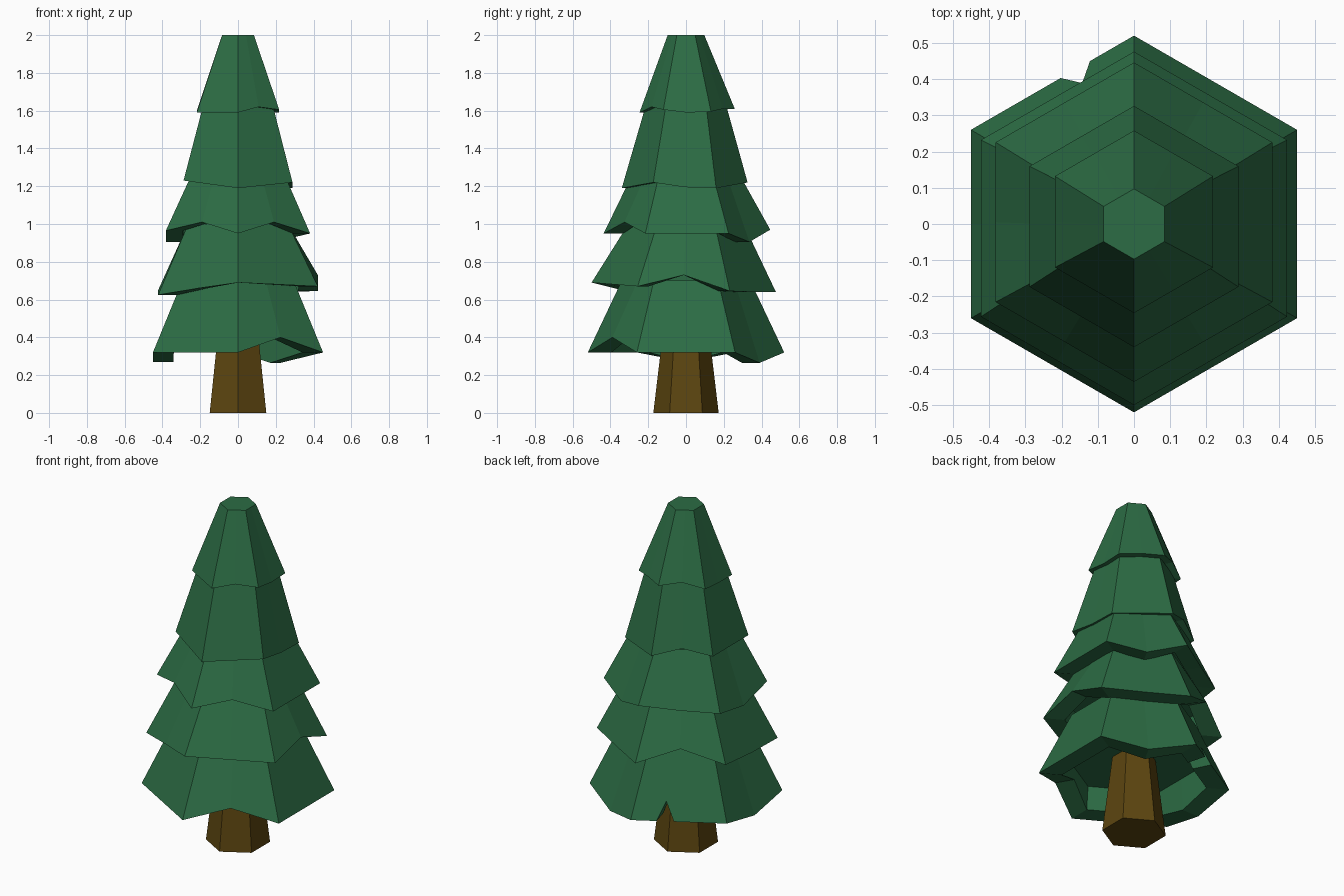
import bpy, math

if "Cube" in bpy.data.objects:
    bpy.data.objects.remove(bpy.data.objects["Cube"])


def material(name, rgb):
    m = bpy.data.materials.new(name)
    m.diffuse_color = (*rgb, 1)
    m.use_nodes = True
    m.node_tree.nodes["Principled BSDF"].inputs["Base Color"].default_value = m.diffuse_color
    return m


GREEN = material("needles", (0.025, 0.15, 0.058))
BROWN = material("bark", (0.107, 0.06, 0.005))


def hex_point(u, r, z, oy=0.0):
    """Point at perimeter position u (0..6) of a hexagon; corner 0 faces the front."""
    i, t = int(u) % 6, u % 1
    a, b = (math.radians(-90 + 60 * k) for k in (i, i + 1))
    return (r * ((1 - t) * math.cos(a) + t * math.cos(b)),
            r * ((1 - t) * math.sin(a) + t * math.sin(b)) + oy, z)


def loft(name, rings, mat):
    """Skin a stack of equal-length rings and cap both ends."""
    n = len(rings[0])
    verts = [p for ring in rings for p in ring]
    faces = [(k * n + i, k * n + (i + 1) % n, (k + 1) * n + (i + 1) % n, (k + 1) * n + i)
             for k in range(len(rings) - 1) for i in range(n)]
    last = (len(rings) - 1) * n
    faces += [tuple(reversed(range(n))), tuple(range(last, last + n))]
    me = bpy.data.meshes.new(name)
    me.from_pydata(verts, [], faces)
    me.materials.append(mat)
    ob = bpy.data.objects.new(name, me)
    bpy.context.collection.objects.link(ob)
    return ob


def tier(name, r, heights, r_top, z_top, z_ceiling, oy=0.0, notch=()):
    """Hollow skirt: ragged hem of corners and edge midpoints, thick rim, recessed ceiling."""
    hem = [(i / 2, z, 1.0) for i, z in enumerate(heights)]
    if notch:
        hem = sorted([h for h in hem if h[0] != 3.5] + list(notch))
    loft(name, [
        [hex_point(u, r * 0.74, z_ceiling, oy) for u, z, s in hem],
        [hex_point(u, r * s * 0.76, z, oy) for u, z, s in hem],
        [hex_point(u, r * s, z, oy) for u, z, s in hem],
        [hex_point(u, r_top, z_top) for u, z, s in hem],
    ], GREEN)


# Trunk
loft("trunk", [[hex_point(i, r, z) for i in range(6)]
               for r, z in ((0.173, 0), (0.118, 0.46))], BROWN)

# Foliage tiers; hem heights run counter-clockwise from the front corner
tier("foliage_bottom", 0.52,
     (.32, .40, .32, .32, .32, .265, .32, .32, .32, .27, .32, .32),
     0.34, 0.70, 0.46,
     notch=((3.27, .32, 1.0), (3.35, .42, .907), (3.45, .32, 1.0)))
tier("foliage_lower", 0.488,
     (.69, .68, .67, .73, .645, .64, .64, .735, .65, .63, .625, .66),
     0.305, 1.0, 0.79, oy=-0.012)
tier("foliage_middle", 0.441,
     (.95, 1.01, .95, .95, .95, .905, .97, .95, .94, .905, .965, 1.01),
     0.29, 1.25, 1.08, oy=0.005)
tier("foliage_upper", 0.333,
     (1.19, 1.205, 1.22, 1.195, 1.19, 1.205, 1.22, 1.27, 1.23, 1.23, 1.23, 1.21),
     0.215, 1.62, 1.33, oy=-0.007)
tier("foliage_top", 0.252,
     (1.59, 1.62, 1.605, 1.59, 1.595, 1.61, 1.61, 1.635, 1.60, 1.59, 1.59, 1.59),
     0.097, 2.0, 1.69, oy=0.006)
